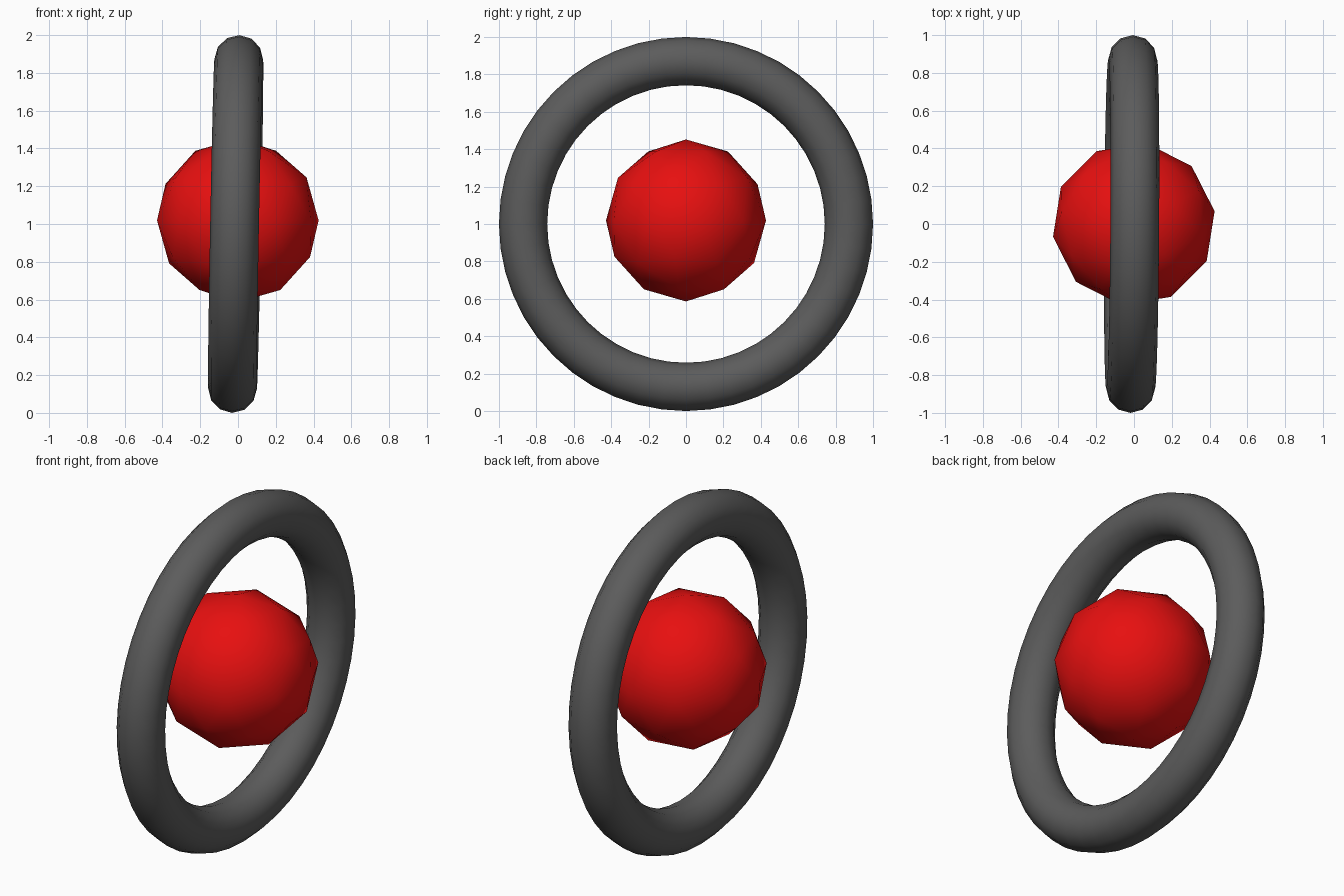
import bpy
import math
from mathutils import Vector

if "Cube" in bpy.data.objects:
    bpy.data.objects.remove(bpy.data.objects["Cube"])


def material(name, rgb):
    mat = bpy.data.materials.new(name)
    mat.diffuse_color = (*rgb, 1.0)
    mat.use_nodes = True
    mat.node_tree.nodes["Principled BSDF"].inputs["Base Color"].default_value = mat.diffuse_color
    return mat


def finish(name, mat):
    """Name, colour and smooth the part just added."""
    obj = bpy.context.object
    obj.name = name
    obj.data.materials.append(mat)
    bpy.ops.object.shade_smooth()
    return obj


red = material("red", (0.8, 0.005, 0.005))
dark_grey = material("dark grey", (0.107, 0.107, 0.107))

# Low-poly ball in the middle
bpy.ops.mesh.primitive_ico_sphere_add(
    subdivisions=2, radius=0.433, location=(-0.001, 0, 1.019),
    rotation=(0, 0, math.radians(27)))
finish("ball", red)

# Upright ring around the ball, leaning very slightly
axis = Vector((1, -0.0065, -0.019))
bpy.ops.mesh.primitive_torus_add(
    major_segments=48, minor_segments=12,
    major_radius=0.871, minor_radius=0.129,
    location=(-0.0125, 0, 1.0),
    rotation=axis.to_track_quat('Z', 'Y').to_euler())
finish("ring", dark_grey)
